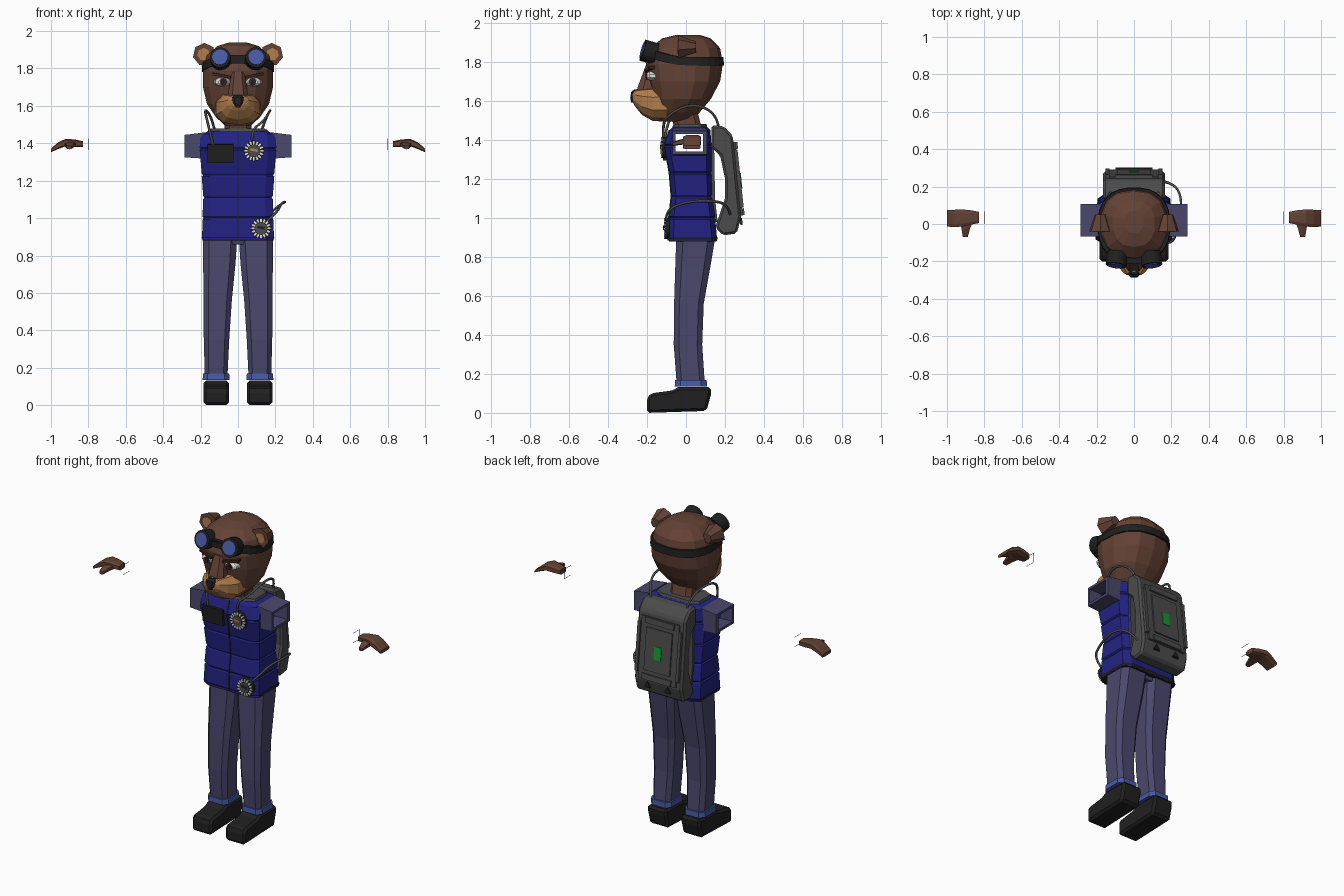
import bpy, bmesh, math
from mathutils import Vector, Matrix

if "Cube" in bpy.data.objects:
    bpy.data.objects.remove(bpy.data.objects["Cube"])


def paint(name, *rgb):
    lin = [(c / 255 / 12.92) if c < 10 else ((c / 255 + .055) / 1.055) ** 2.4 for c in rgb]
    m = bpy.data.materials.new(name)
    m.use_nodes = True
    m.diffuse_color = (*lin, 1)
    node = next(n for n in m.node_tree.nodes if n.type == 'BSDF_PRINCIPLED')
    node.inputs["Base Color"].default_value = (*lin, 1)
    return m


NAVY = paint("vest navy", 34, 34, 130)
DENIM = paint("denim", 74, 72, 108)
BLUE = paint("bright blue", 72, 90, 165)
FUR = paint("brown fur", 100, 66, 53)
DARK = paint("dark brown", 60, 38, 30)
TAN = paint("tan fur", 178, 126, 78)
GREY = paint("pack grey", 76, 76, 76)
BLACK = paint("black", 32, 32, 32)
WHITE = paint("white", 225, 225, 220)
GREEN = paint("green light", 20, 150, 50)
SIDES = (("left", 1), ("right", -1))


def finish(name, bm, mat):
    bmesh.ops.recalc_face_normals(bm, faces=bm.faces)
    me = bpy.data.meshes.new(name)
    bm.to_mesh(me)
    bm.free()
    me.materials.append(mat)
    ob = bpy.data.objects.new(name, me)
    bpy.context.collection.objects.link(ob)
    return ob


def loft(name, axis, rings, mat, n=8, p=4, s=1):
    """Skin rings (position, centre a, centre b, half a, half b) along an axis."""
    def unit(k):
        a = 2 * math.pi * (k + .5) / n
        c, d = math.cos(a), math.sin(a)
        return [math.copysign(abs(v) ** (2 / p), v) for v in (c, d)]
    pts = [unit(k) for k in range(n)]
    big = [max(abs(q[i]) for q in pts) for i in (0, 1)]
    bm, loops = bmesh.new(), []
    for t, ca, cb, ha, hb in rings:
        loop = []
        for u, v in pts:
            a, b = ca + ha * u / big[0], cb + hb * v / big[1]
            x, y, z = {'x': (t, a, b), 'y': (a, t, b), 'z': (a, b, t)}[axis]
            loop.append(bm.verts.new((x * s, y, z)))
        loops.append(loop)
    for lo, hi in zip(loops, loops[1:]):
        for k in range(n):
            bm.faces.new((lo[k], lo[k - 1], hi[k - 1], hi[k]))
    bm.faces.new(loops[0])
    bm.faces.new(loops[-1])
    return finish(name, bm, mat)


def box(name, centre, size, mat, rot=(0, 0, 0)):
    bm = bmesh.new()
    bmesh.ops.create_cube(bm, size=1, matrix=Matrix.Diagonal((*size, 1)))
    ob = finish(name, bm, mat)
    ob.location, ob.rotation_euler = centre, rot
    return ob


def disc(name, centre, r, depth, mat, facing, n=16, r2=None):
    bm = bmesh.new()
    bmesh.ops.create_cone(bm, cap_ends=True, segments=n, radius1=r,
                          radius2=r if r2 is None else r2, depth=depth)
    turn = Vector(facing).to_track_quat('Z', 'Y').to_matrix().to_4x4()
    bm.transform(Matrix.Translation(centre) @ turn)
    return finish(name, bm, mat)


def prism(name, profile, x0, x1, mat, bevel):
    bm = bmesh.new()
    face = bm.faces.new([bm.verts.new((x0, y, z)) for y, z in profile])
    new = bmesh.ops.extrude_face_region(bm, geom=[face])["geom"]
    bmesh.ops.translate(bm, vec=(x1 - x0, 0, 0), verts=[v for v in new if isinstance(v, bmesh.types.BMVert)])
    ob = finish(name, bm, mat)
    mod = ob.modifiers.new("bevel", 'BEVEL')
    mod.width, mod.segments = bevel, 1
    return ob


def tube(name, pts, r, mat, kind='NURBS'):
    cu = bpy.data.curves.new(name, 'CURVE')
    cu.dimensions, cu.bevel_depth, cu.bevel_resolution = '3D', r, 1
    sp = cu.splines.new(kind)
    sp.points.add(len(pts) - 1)
    for q, co in zip(sp.points, pts):
        q.co = (*co, 1)
    sp.use_endpoint_u, sp.order_u, sp.resolution_u = True, 3, 5
    cu.materials.append(mat)
    ob = bpy.data.objects.new(name, cu)
    bpy.context.collection.objects.link(ob)


# Vest: padded rows separated by narrow grooves
rows = [(.885, .192, -.092, .16), (1.0, .19, -.088, .15), (1.11, .186, -.075, .135),
        (1.23, .194, -.085, .13), (1.37, .205, -.11, .13), (1.45, .2, -.085, .125)]
rings = []
for i, (z, hx, f, b) in enumerate(rows):
    ends = i in (0, len(rows) - 1)
    for dz, k in ([(0, 1)] if ends else [(-.008, 1), (0, .965), (.008, 1)]):
        rings.append((z + dz, 0, (f + b) / 2, hx * k, (b - f) / 2 * k))
vest = loft("vest", 'z', rings + [(1.465, 0, .02, .15, .09)], NAVY, p=7)
loft("zipper", 'z', [(z, 0, f, .004, .004) for z, _, f, _ in rows], BLACK, n=4)
loft("vest_hem", 'z', [(.88, 0, .035, .189, .122), (.9, 0, .035, .195, .129)], BLACK, p=7)

# Open sleeves, with one arm opening cut straight through
cut_parts = [vest]
for side, s in SIDES:
    cut_parts.append(loft(side + "_sleeve", 'x', [(.18, .02, 1.388, .088, .07), (.285, .02, 1.385, .088, .06)],
                          DENIM, n=4, s=s))
cutter = box("arm_cutter", (0, .016, 1.386), (.9, .14, .09), DENIM)
cutter.hide_render = True
for ob in cut_parts:
    mod = ob.modifiers.new("arm_opening", 'BOOLEAN')
    mod.operation, mod.solver, mod.object = 'DIFFERENCE', 'EXACT', cutter
    bpy.context.view_layer.objects.active = ob
    bpy.ops.object.modifier_apply(modifier=mod.name)
bpy.data.objects.remove(cutter)

# Hips, legs, cuffs, boots
loft("hips", 'z', [(.86, 0, .045, .16, .085), (.92, 0, .045, .185, .1)], DENIM)
boot_side = [(-.2, 0), (-.2, .08), (-.18, .1), (-.07, .115), (-.04, .132),
             (.13, .132), (.127, .09), (.105, .01)]
for side, s in SIDES:
    loft(side + "_leg", 'z', [(.14, .117, .025, .06, .072), (.35, .115, .01, .068, .073),
                              (.56, .109, .015, .076, .076), (.75, .1, .035, .086, .09),
                              (.9, .096, .05, .092, .1)], DENIM, s=s)
    loft(side + "_cuff", 'z', [(.135, .117, .025, .072, .083), (.168, .117, .025, .07, .081)], BLUE, s=s)
    prism(side + "_boot", boot_side, s * .048, s * .184, BLACK, .014)

# Hands and wire wrist frames
for side, s in SIDES:
    loft(side + "_hand", 'x', [(.83, .035, 1.395, .03, .016), (.87, .035, 1.4, .038, .02),
                               (.92, .032, 1.404, .046, .02), (.96, .03, 1.388, .046, .018),
                               (1, .03, 1.362, .044, .01)], FUR, s=s)
    loft(side + "_thumb", 'y', [(.02, .895, 1.395, .034, .016), (-.03, .9, 1.388, .022, .014),
                                (-.07, .902, 1.378, .013, .01)], FUR, n=6, s=s)
    tube(side + "_wrist_frame", [(s * .8, 0, 1.425), (s * .8, .065, 1.425),
                                 (s * .8, .065, 1.365), (s * .8, 0, 1.365)], .0012, BLACK, 'POLY')

# Collar, neck, head
loft("collar", 'z', [(1.445, 0, .02, .155, .095), (1.48, 0, .02, .145, .085)], GREY)
loft("neck", 'z', [(1.46, 0, .01, .072, .07), (1.54, 0, -.01, .072, .07)], FUR)
loft("head", 'z', [(1.495, 0, -.06, .07, .08), (1.54, 0, -.045, .118, .115), (1.61, 0, -.02, .166, .148),
                   (1.7, 0, -.008, .187, .183), (1.79, 0, -.008, .187, .197), (1.87, 0, -.003, .166, .178),
                   (1.92, 0, .002, .11, .125), (1.938, 0, .01, .05, .06)], FUR, n=14, p=2.4)
loft("muzzle", 'y', [(-.1, 0, 1.588, .122, .09), (-.17, 0, 1.585, .118, .088), (-.225, 0, 1.597, .088, .07),
                     (-.262, 0, 1.615, .055, .042), (-.274, 0, 1.62, .035, .025)], TAN, n=10, p=2.4)
loft("nose_bridge", 'z', [(1.63, 0, -.18, .06, .074), (1.67, 0, -.18, .052, .068),
                          (1.78, 0, -.165, .035, .042)], FUR, n=8, p=3)
loft("nose", 'z', [(1.592, 0, -.266, .01, .015), (1.615, 0, -.262, .026, .024),
                   (1.645, 0, -.255, .032, .026), (1.658, 0, -.248, .022, .018)], BLACK)

# Ears, eyes and goggles
for side, s in SIDES:
    disc(side + "_ear", (s * .18, .005, 1.875), .03, .09, FUR, (0, -1, 0), 7, r2=.062)
    disc(side + "_inner_ear", (s * .184, -.041, 1.876), .034, .006, TAN, (0, -1, 0), 7)
    loft(side + "_eyeball", 'y', [(-.15, .083, 1.728, .046, .026), (-.187, .081, 1.728, .04, .024),
                                  (-.2, .079, 1.728, .024, .016)], WHITE, n=10, p=2, s=s)
    disc(side + "_iris", (s * .078, -.2, 1.729), .02, .008, DARK, (0, -1, 0), 10)
    disc(side + "_pupil", (s * .078, -.204, 1.729), .012, .006, BLACK, (0, -1, 0), 10)
    box(side + "_brow", (s * .085, -.186, 1.762), (.1, .03, .014), DARK, (0, -s * .18, s * .22))
    look = Vector((s * .12, -1, .28)).normalized()
    mid = Vector((s * .092, -.188, 1.85))
    disc(side + "_goggle_rim", mid, .056, .07, BLACK, look)
    disc(side + "_goggle_lens", mid + look * .036, .042, .008, BLUE, look)
box("goggle_bridge", (0, -.195, 1.85), (.08, .03, .025), BLACK)

# Goggle strap, dipping from the brow to the back of the head
bm, cols = bmesh.new(), []
N = 28
for k in range(N):
    a = 2 * math.pi * (k + .5) / N
    u, v = [math.copysign(abs(c) ** .83, c) for c in (math.cos(a), math.sin(a))]
    z = 1.803 + .045 * max(0, -v) ** 1.5
    cols.append([bm.verts.new((r * .19 * u, -.006 + r * .197 * v, z + h))
                 for r, h in ((.92, -.022), (1.025, -.022), (1.01, .022), (.9, .022))])
for k in range(N):
    for j in range(4):
        bm.faces.new((cols[k - 1][j], cols[k][j], cols[k][j - 3], cols[k - 1][j - 3]))
finish("goggle_strap", bm, BLACK)

# Backpack: slanted shell with a gap behind the back, stacked panels, light
shell = [(.13, 1.475), (.195, 1.47), (.24, 1.42), (.282, 1.0), (.26, .92), (.19, .91), (.15, .95),
         (.2, 1.1), (.2, 1.2), (.175, 1.32), (.13, 1.36)]
prism("backpack", shell, -.165, .165, GREY, .012)
tilt = (.107, 0, 0)
panels = (("pack_panel", 0, 1.2, .26, .38, .01), ("pack_inner_panel", 0, 1.2, .18, .26, .018),
          ("pack_top_bar", 0, 1.37, .2, .035, .02), ("pack_lower_bar", 0, 1.03, .2, .035, .02),
          ("pack_left_rail", .142, 1.2, .02, .3, .018), ("pack_right_rail", -.142, 1.2, .02, .3, .018))


def back_y(z):
    return .24 + (1.42 - z) * .1


for name, x, z, w, h, d in panels:
    box(name, (x, back_y(z), z), (w, d * 2, h), GREY, tilt)
box("pack_light", (0, back_y(1.19) + .018, 1.19), (.05, .008, .08), GREEN, tilt)
for side, s in SIDES:
    disc(side + "_pack_vent", (s * .07, back_y(.985), .975), .025, .012, BLACK, (0, 1, .1), 3)
    loft(side + "_pack_strap", 'z', [(.98, .13, .15, .018, .012), (1.1, .13, .137, .018, .012),
                                     (1.38, .13, .132, .018, .012)], GREY, n=4, s=s)

# Chest patch and two dials with toothed rims
box("chest_patch", (-.093, -.105, 1.345), (.14, .03, .1), BLACK, (.05, 0, 0))
for name, x, y, z in (("chest_dial", .085, -.112, 1.36), ("hip_dial", .123, -.096, .945)):
    disc(name + "_rim", (x, y, z), .054, .024, BLACK, (0, -1, 0), 20)
    disc(name + "_face", (x, y - .014, z), .032, .008, GREY, (0, -1, 0), 16)
    box(name + "_needle", (x, y - .018, z + .004), (.04, .006, .014), TAN if z > 1 else BLACK, (0, .2, 0))
    for k in range(16):
        a = k * math.pi / 8
        box(f"{name}_tooth_{k}", (x + .044 * math.sin(a), y - .012, z + .044 * math.cos(a)),
            (.009, .008, .019), WHITE, (0, a, 0))

# Hoses from the pack
tube("right_shoulder_hose", [(-.12, .17, 1.45), (-.14, .16, 1.54), (-.18, .02, 1.59), (-.165, -.1, 1.52),
                             (-.13, -.11, 1.38)], .007, GREY)
tube("left_shoulder_hose", [(.12, .17, 1.45), (.15, .16, 1.54), (.18, .02, 1.59), (.14, -.1, 1.52),
                            (.07, -.12, 1.47), (.075, -.115, 1.39)], .007, GREY)
tube("hip_hose", [(.14, .23, 1.0), (.22, .22, 1.07), (.26, .12, 1.09), (.23, -.02, 1.08),
                  (.21, -.11, 1.03), (.14, -.1, .97)], .007, GREY)
